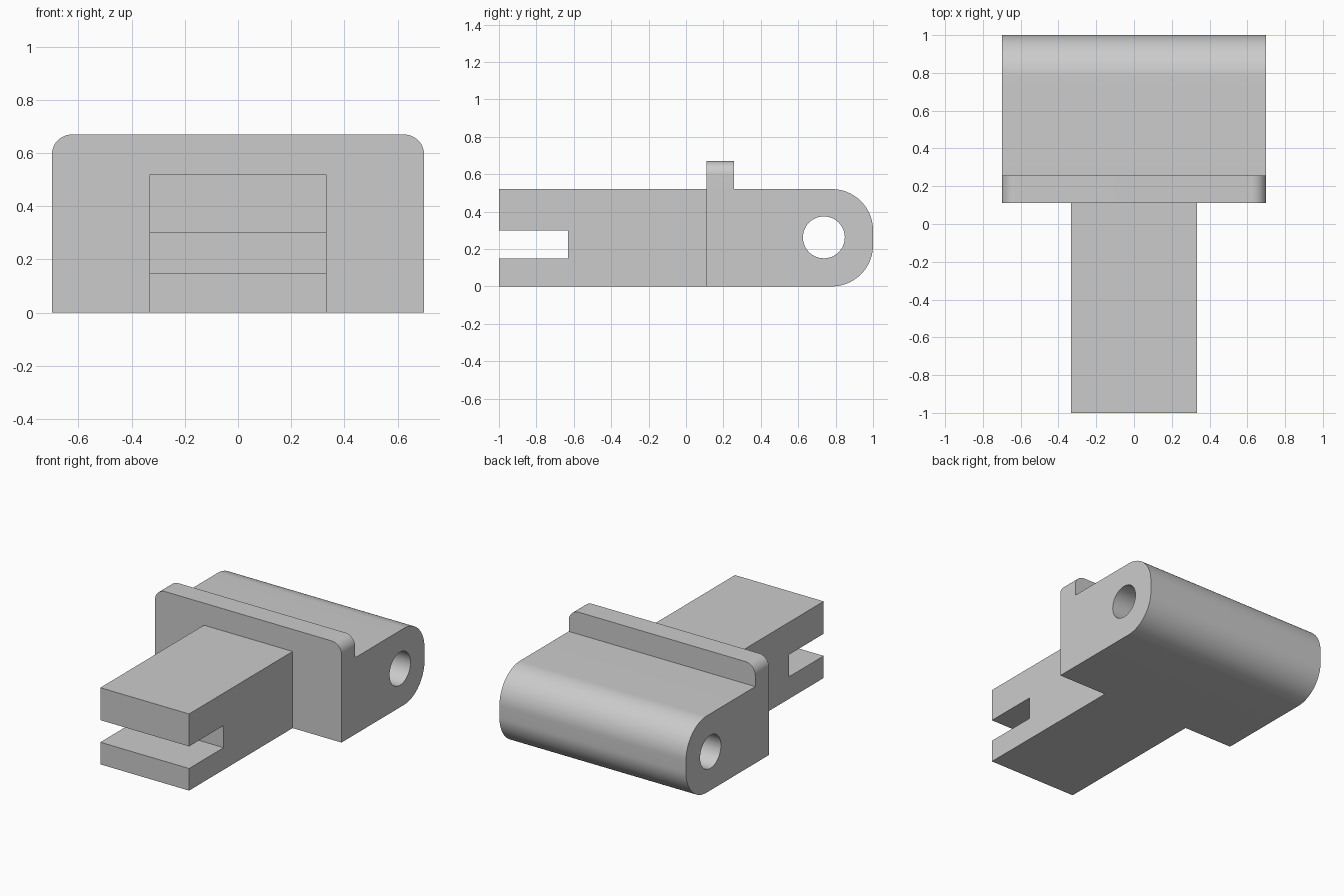
import bpy
import bmesh
from math import cos, sin, pi, radians
from mathutils import Vector

cube = bpy.data.objects.get("Cube")
if cube:
    bpy.data.objects.remove(cube, do_unlink=True)

grey = bpy.data.materials.new("plain grey")
grey.use_nodes = True
grey.diffuse_color = (0.6, 0.6, 0.6, 1)
grey.node_tree.nodes["Principled BSDF"].inputs["Base Color"].default_value = (0.6, 0.6, 0.6, 1)


def arc(cx, cy, r, start, end, steps):
    """Points along an arc, angles in degrees."""
    angles = [radians(start + (end - start) * i / steps) for i in range(steps + 1)]
    return [(cx + r * cos(a), cy + r * sin(a)) for a in angles]


def extrude(name, points, along, start, end):
    """Solid from a closed profile: (y, z) points along x, or (x, z) points along y."""
    place = (lambda p: (start, *p)) if along == "x" else (lambda p: (p[0], start, p[1]))
    shift = Vector((end - start, 0, 0)) if along == "x" else Vector((0, end - start, 0))
    bm = bmesh.new()
    face = bm.faces.new([bm.verts.new(place(p)) for p in points])
    top = bmesh.ops.extrude_face_region(bm, geom=[face])["geom"]
    bmesh.ops.translate(bm, vec=shift, verts=[v for v in top if isinstance(v, bmesh.types.BMVert)])
    bmesh.ops.recalc_face_normals(bm, faces=bm.faces)
    mesh = bpy.data.meshes.new(name)
    bm.to_mesh(mesh)
    bm.free()
    mesh.materials.append(grey)
    obj = bpy.data.objects.new(name, mesh)
    bpy.context.collection.objects.link(obj)
    return obj


def combine(target, other, operation):
    """Apply a boolean and discard the helper."""
    mod = target.modifiers.new(operation.lower(), "BOOLEAN")
    mod.operation = operation
    mod.solver = "EXACT"
    mod.object = other
    bpy.context.view_layer.objects.active = target
    bpy.ops.object.modifier_apply(modifier=mod.name)
    bpy.data.objects.remove(other, do_unlink=True)


WIDTH, HEIGHT = 0.70, 0.52
FRONT, BACK = 0.11, 1.0
ROUND, CORNER = 0.22, 0.075

# Hinge block with a rounded back end
hinge = extrude(
    "hinge_block",
    [(FRONT, 0)]
    + arc(BACK - ROUND, ROUND, ROUND, -90, 0, 20)
    + arc(BACK - ROUND, HEIGHT - ROUND, ROUND, 0, 90, 20)
    + [(FRONT, HEIGHT)],
    "x", -WIDTH, WIDTH)

# Flange plate with rounded top corners
TOP = 0.67
flange = extrude(
    "flange",
    [(-WIDTH, 0), (WIDTH, 0)]
    + arc(WIDTH - CORNER, TOP - CORNER, CORNER, 0, 90, 12)
    + arc(CORNER - WIDTH, TOP - CORNER, CORNER, 90, 180, 12),
    "y", FRONT, 0.257)

# Narrow shank with a slot across its front end
shank = extrude(
    "slotted_shank",
    [(-1, 0), (0.2, 0), (0.2, HEIGHT), (-1, HEIGHT),
     (-1, 0.3), (-0.63, 0.3), (-0.63, 0.15), (-1, 0.15)],
    "x", -0.333, 0.333)

# Pin hole running through the hinge block
pin_hole = extrude("pin_hole", arc(0.737, 0.262, 0.112, 0, 352.5, 47), "x", -1, 1)

combine(hinge, flange, "UNION")
combine(hinge, shank, "UNION")
combine(hinge, pin_hole, "DIFFERENCE")
hinge.name = "slotted_hinge_body"

# Smooth rounds, crisp edges
hinge.select_set(True)
bpy.context.view_layer.objects.active = hinge
bpy.ops.object.shade_smooth_by_angle(angle=radians(30))
